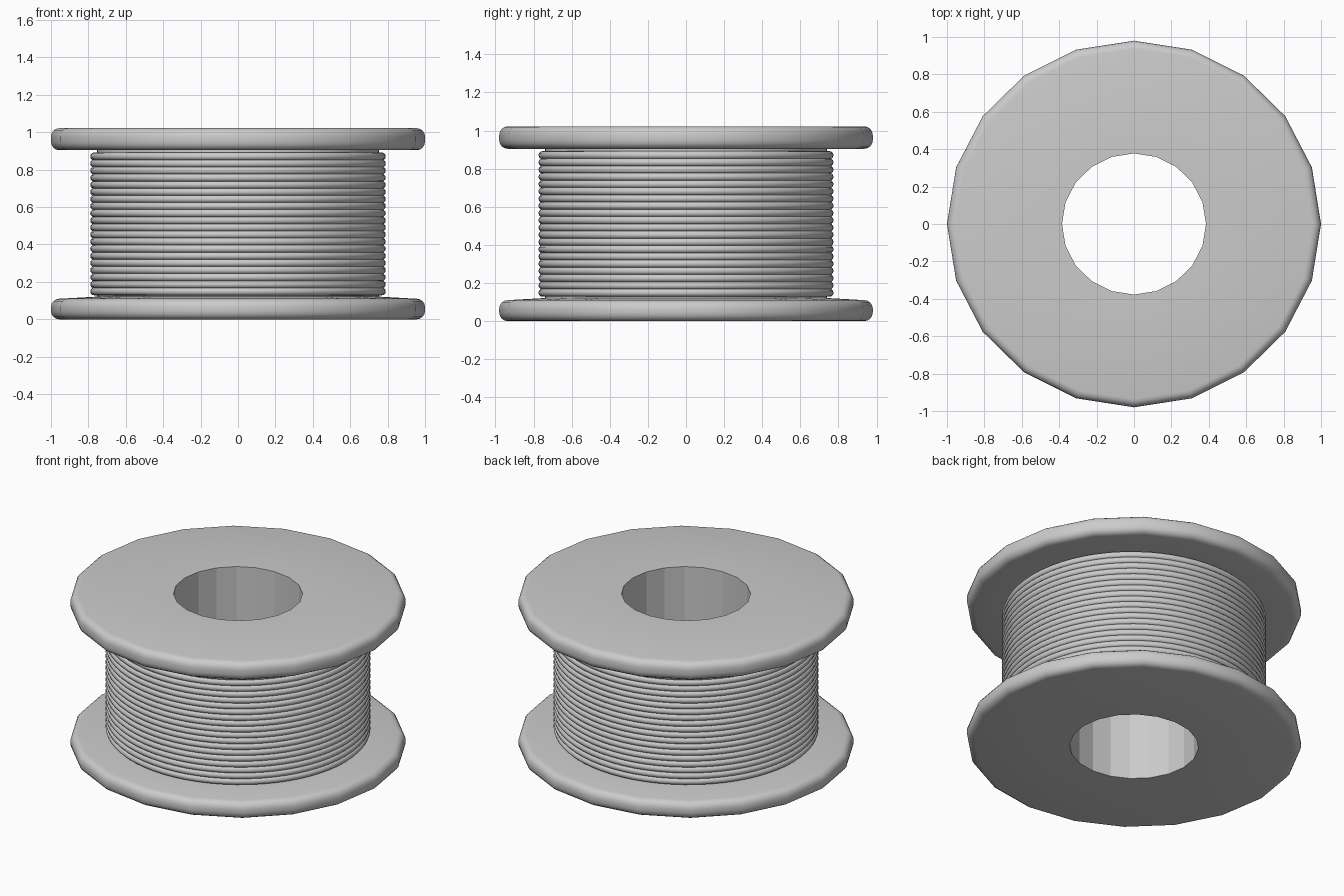
import bpy, bmesh, math

if "Cube" in bpy.data.objects:
    bpy.data.objects.remove(bpy.data.objects["Cube"])

YS = 0.98      # spool is very slightly squashed in y
SIDES = 20     # low-poly flanges and bore
HOLE = 0.385


def revolve(name, profile, sides, closed=False, smooth=True):
    """Spin an (r, z) profile, listed counter-clockwise, round the z axis."""
    bm = bmesh.new()
    rings = []
    for i in range(sides):
        a = 2 * math.pi * i / sides
        rings.append([bm.verts.new((r * math.cos(a), r * YS * math.sin(a), z))
                      for r, z in profile])
    n = len(profile)
    for i in range(sides):
        p, q = rings[i], rings[(i + 1) % sides]
        for j in range(n if closed else n - 1):
            k = (j + 1) % n
            bm.faces.new((p[j], q[j], q[k], p[k]))
    mesh = bpy.data.meshes.new(name)
    bm.to_mesh(mesh)
    bm.free()
    ob = bpy.data.objects.new(name, mesh)
    bpy.context.collection.objects.link(ob)
    if smooth:
        bpy.ops.object.select_all(action='DESELECT')
        ob.select_set(True)
        bpy.context.view_layer.objects.active = ob
        bpy.ops.object.shade_smooth_by_angle(angle=math.radians(35))
    return ob


def arc(cx, cz, r, a0, a1, steps):
    return [(cx + r * math.cos(math.radians(a0 + (a1 - a0) * i / steps)),
             cz + r * math.sin(math.radians(a0 + (a1 - a0) * i / steps)))
            for i in range(steps + 1)]


# End flanges with rounded rims
B = 0.045
revolve("bottom_flange",
        [(HOLE, 0)] + arc(1 - B, B, B, -90, 0, 4)
        + arc(1 - B, 0.11 - B, B, 0, 90, 4) + [(0.74, 0.122)], SIDES)
revolve("top_flange",
        [(0.74, 0.904)] + arc(1 - B, 0.904 + B, B, -90, 0, 4)
        + arc(1 - B, 1.022 - B, B, 0, 90, 4) + [(HOLE, 1.022)], SIDES)

# Faceted bore through the middle
revolve("bore", [(HOLE, 1.022), (HOLE, 0)], SIDES, smooth=False)

# Core drum
revolve("core", [(0.755, 0.11), (0.755, 0.91)], 64)

# Wound wire: stacked turns
TURNS, Z0, Z1 = 20, 0.130, 0.890
pitch = (Z1 - Z0) / TURNS
for t in range(TURNS):
    z = Z0 + pitch * (t + 0.5)
    revolve(f"wire_turn_{t + 1}", arc(0.769, z, 0.021, 0, 330, 11), 64, closed=True)
